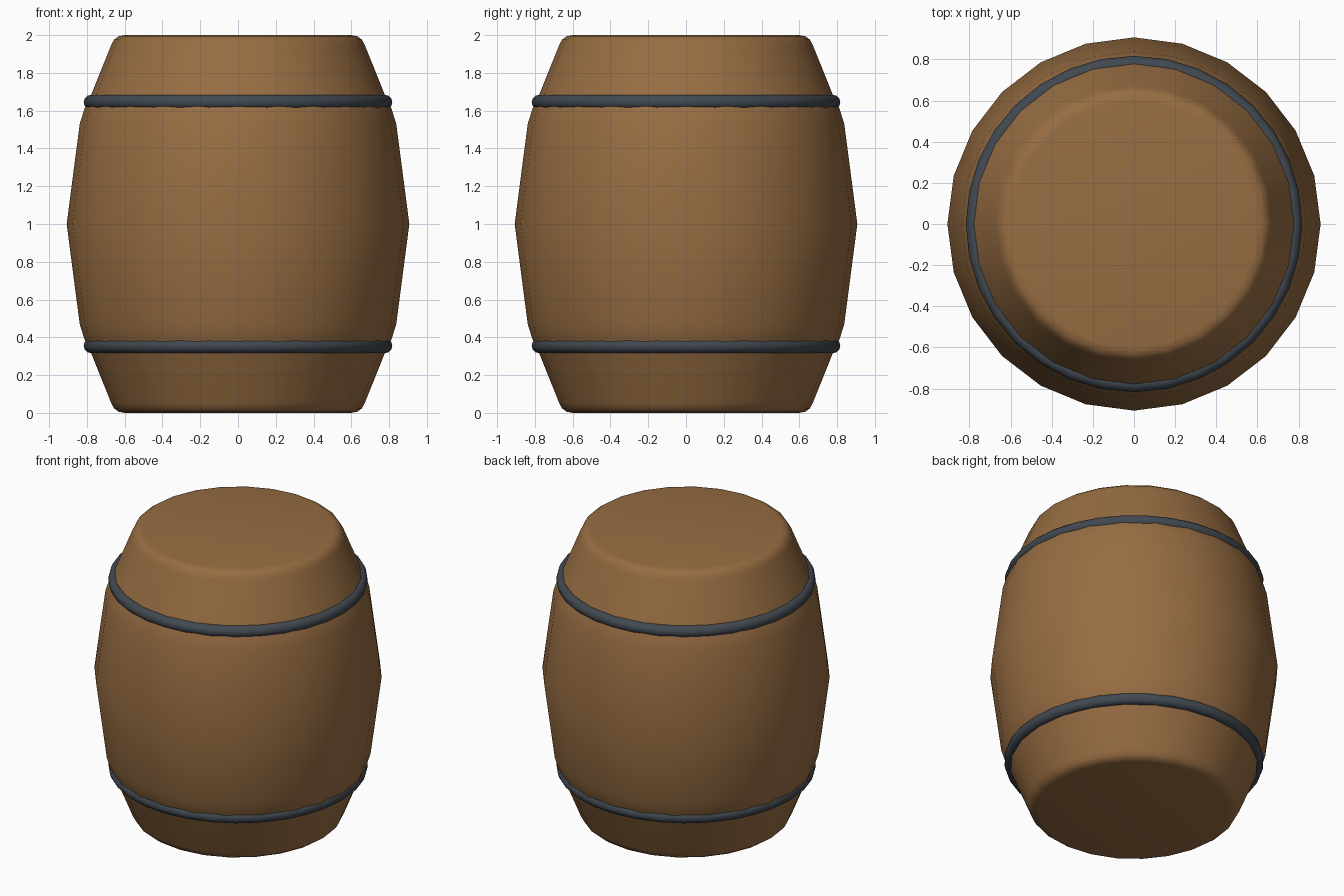
import bpy
import bmesh
import math

old = bpy.data.objects.get("Cube")
if old:
    bpy.data.objects.remove(old, do_unlink=True)


def make_material(name, color):
    mat = bpy.data.materials.new(name)
    mat.use_nodes = True
    mat.diffuse_color = (*color, 1)
    mat.node_tree.nodes["Principled BSDF"].inputs["Base Color"].default_value = (*color, 1)
    return mat


def finish(obj, name, mat):
    obj.name = obj.data.name = name
    obj.data.materials.append(mat)
    bpy.ops.object.select_all(action="DESELECT")
    obj.select_set(True)
    bpy.context.view_layer.objects.active = obj
    bpy.ops.object.shade_smooth_by_angle(angle=math.radians(50))


def lathe(name, profile, sides, mat):
    """Revolve (radius, height) points around z and cap both ends."""
    bm = bmesh.new()
    rings = []
    for r, z in profile:
        angles = [math.tau * i / sides for i in range(sides)]
        rings.append([bm.verts.new((r * math.cos(a), r * math.sin(a), z)) for a in angles])
    for low, high in zip(rings, rings[1:]):
        for i in range(sides):
            j = (i + 1) % sides
            bm.faces.new((low[i], low[j], high[j], high[i]))
    bm.faces.new(rings[0][::-1])
    bm.faces.new(rings[-1])
    mesh = bpy.data.meshes.new(name)
    bm.to_mesh(mesh)
    bm.free()
    obj = bpy.data.objects.new(name, mesh)
    bpy.context.collection.objects.link(obj)
    finish(obj, name, mat)


wood = make_material("brown wood", (0.31, 0.153, 0.055))
iron = make_material("dark iron", (0.052, 0.066, 0.082))

# Barrel body: the lower half profile is mirrored about mid height
half = [(0.60, 0), (0.632, 0.006), (0.656, 0.024), (0.672, 0.054),
        (0.775, 0.31), (0.813, 0.39), (0.838, 0.47)]
profile = half + [(0.907, 1)] + [(r, 2 - z) for r, z in reversed(half)]
lathe("barrel_body", profile, 24, wood)

# Iron hoops, partly sunk into the wood
for name, z in (("lower_hoop", 0.355), ("upper_hoop", 1.645)):
    bpy.ops.mesh.primitive_torus_add(major_segments=32, minor_segments=12,
                                     major_radius=0.778, minor_radius=0.039,
                                     location=(0, 0, z))
    finish(bpy.context.object, name, iron)
